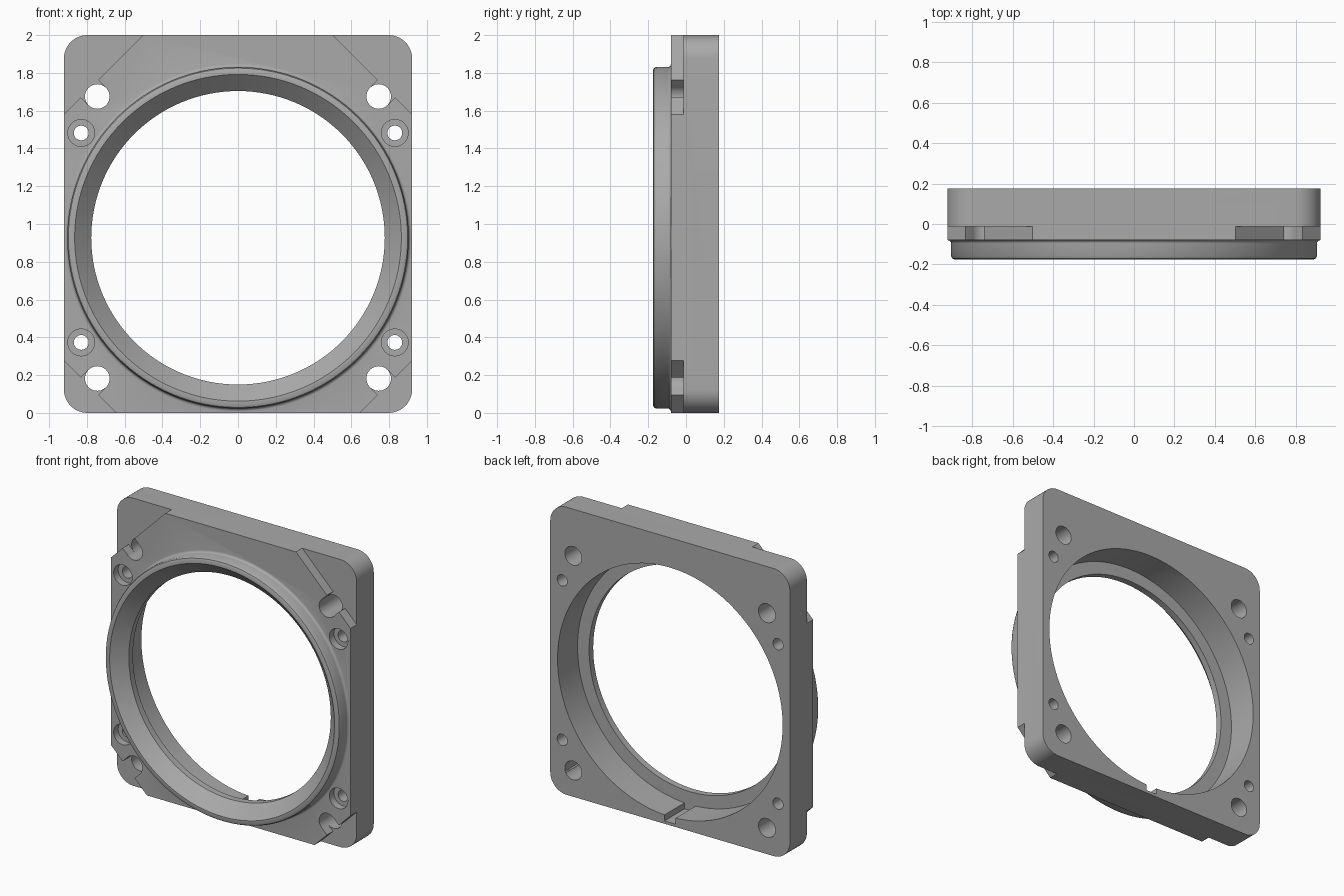
import bpy, bmesh, math
from mathutils import Matrix, Vector

if "Cube" in bpy.data.objects:
    bpy.data.objects.remove(bpy.data.objects["Cube"], do_unlink=True)

HALF_W, HEIGHT, BACK, PAD, STEP = 0.922, 2.0, 0.175, -0.08, -0.012
CENTRE = 0.927  # height of the round opening

grey = bpy.data.materials.new("satin grey")
grey.use_nodes = True
grey.diffuse_color = (0.4, 0.4, 0.4, 1)
grey.node_tree.nodes["Principled BSDF"].inputs["Base Color"].default_value = (0.4, 0.4, 0.4, 1)


def finish(bm, name):
    bmesh.ops.recalc_face_normals(bm, faces=bm.faces)
    mesh = bpy.data.meshes.new(name)
    bm.to_mesh(mesh)
    bm.free()
    mesh.materials.append(grey)
    obj = bpy.data.objects.new(name, mesh)
    bpy.context.collection.objects.link(obj)
    return obj


def lathe(name, profile, x=0.0, z=CENTRE, steps=128):
    """Turn (radius, y) points about an axis parallel to y."""
    bm = bmesh.new()
    verts = [bm.verts.new((r, y, 0)) for r, y in profile]
    edges = [bm.edges.new(pair) for pair in zip(verts, verts[1:])]
    bmesh.ops.spin(bm, geom=verts + edges, cent=(0, 0, 0), axis=(0, 1, 0),
                   angle=math.tau, steps=steps, use_duplicate=False)
    bmesh.ops.remove_doubles(bm, verts=bm.verts, dist=1e-5)
    bmesh.ops.translate(bm, verts=bm.verts, vec=(x, 0, z))
    return finish(bm, name)


def box(name, centre, size, turn=0.0):
    bm = bmesh.new()
    bmesh.ops.create_cube(bm, size=1, matrix=Matrix.Translation(centre)
                          @ Matrix.Rotation(turn, 4, "Y") @ Matrix.Diagonal((*size, 1)))
    return finish(bm, name)


def combine(target, tool, operation="DIFFERENCE"):
    tool.hide_render = True
    mod = target.modifiers.new("combine", "BOOLEAN")
    mod.operation, mod.object, mod.solver = operation, tool, "EXACT"
    bpy.context.view_layer.objects.active = target
    bpy.ops.object.modifier_apply(modifier=mod.name)
    bpy.data.objects.remove(tool, do_unlink=True)


# Plate with rounded corners
bm = bmesh.new()
R = 0.125
outline = []
for sx, sz, start in ((1, 1, 0), (-1, 1, 90), (-1, -1, 180), (1, -1, 270)):
    for i in range(13):
        a = math.radians(start + 7.5 * i)
        outline.append(bm.verts.new((sx * (HALF_W - R) + R * math.cos(a), PAD,
                                     HEIGHT / 2 + sz * (HEIGHT / 2 - R) + R * math.sin(a))))
face = bm.faces.new(outline)
new = bmesh.ops.extrude_face_region(bm, geom=[face])["geom"]
bmesh.ops.translate(bm, vec=(0, BACK - PAD, 0),
                    verts=[v for v in new if isinstance(v, bmesh.types.BMVert)])
plate = finish(bm, "flange_plate")

# Collar with rounded front rim and a small fillet at its foot
F = 0.016
collar = [(0, -0.175), (0.886, -0.175), (0.898, -0.170), (0.904, -0.158)]
for i in range(5):
    a = math.radians(22.5 * i)
    collar.append((0.904 + F * (1 - math.cos(a)), PAD - F + F * math.sin(a)))
collar += [(0.92, PAD + 0.01), (0, PAD + 0.01)]
combine(plate, lathe("collar", collar), "UNION")

# Opening: front chamfer, narrow lip, wide rear bore
combine(plate, lathe("opening", [(0, -0.25), (0.865, -0.25), (0.865, -0.175), (0.777, -0.09),
                                 (0.777, -0.045), (0.866, -0.045), (0.866, 0.25), (0, 0.25)]))

# Keyway at the bottom of the rear bore
combine(plate, box("keyway", (0, 0.1025, 0.07), (0.085, 0.295, 0.1)))

# Four corners: diagonal step, slotted bolt hole, counterbored screw hole
for side in (1, -1):
    for up, bolt_z, screw_z in ((1, 1.675, 1.482), (-1, 0.182, 0.373)):
        bolt = Vector((side * 0.745, 0, bolt_z))
        out = Vector((side, 0, up)).normalized()
        turn = -math.atan2(out.z, out.x)
        depth_y, depth = (STEP - 0.3) / 2, 0.3 + STEP
        mid = bolt + out * (0.058 + 0.5)
        combine(plate, box("corner_step", (mid.x, depth_y, mid.z), (1, depth, 2), turn))
        mid = bolt + out * 0.15
        combine(plate, box("slot", (mid.x, depth_y, mid.z), (0.3, depth, 0.13), turn))
        combine(plate, lathe("bolt_hole", [(0, -0.3), (0.065, -0.3), (0.065, 0.3), (0, 0.3)],
                             bolt.x, bolt.z, 40))
        combine(plate, lathe("screw_hole", [(0, -0.3), (0.071, -0.3), (0.071, -0.03),
                                            (0.039, -0.03), (0.039, 0.3), (0, 0.3)],
                             side * 0.83, screw_z, 40))

bpy.ops.object.select_all(action="DESELECT")
plate.select_set(True)
bpy.context.view_layer.objects.active = plate
bpy.ops.object.shade_smooth_by_angle(angle=math.radians(30))
